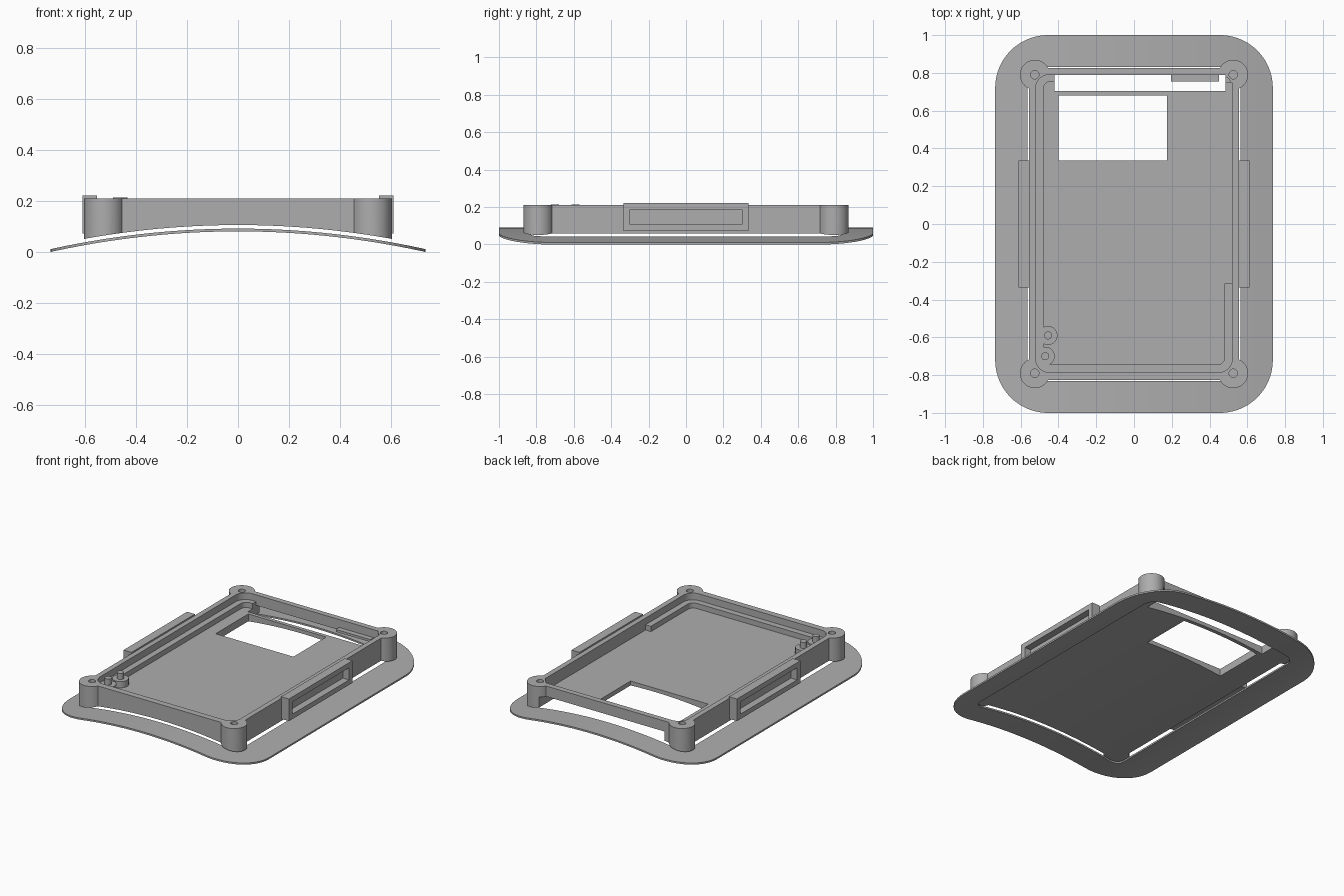
import bpy, bmesh, math
from mathutils import Vector

old = bpy.data.objects.get("Cube")
if old:
    bpy.data.objects.remove(old, do_unlink=True)

grey = bpy.data.materials.new("mid_grey")
grey.use_nodes = True
COLOUR = (0.42, 0.42, 0.42, 1)
grey.diffuse_color = COLOUR
grey.node_tree.nodes["Principled BSDF"].inputs["Base Color"].default_value = COLOUR


def extrude(name, points, offset):
    """Closed solid from a planar outline pushed along an offset."""
    bm = bmesh.new()
    face = bm.faces.new([bm.verts.new(p) for p in points])
    new = bmesh.ops.extrude_face_region(bm, geom=[face])["geom"]
    bmesh.ops.translate(bm, vec=Vector(offset),
                        verts=[v for v in new if isinstance(v, bmesh.types.BMVert)])
    bmesh.ops.recalc_face_normals(bm, faces=bm.faces)
    mesh = bpy.data.meshes.new(name)
    bm.to_mesh(mesh)
    bm.free()
    mesh.materials.append(grey)
    obj = bpy.data.objects.new(name, mesh)
    bpy.context.collection.objects.link(obj)
    return obj


def slab(name, x0, x1, y0, y1, z0, z1, r=0.0, steps=12):
    """Upright prism over a rectangle, with rounded corners if r is set."""
    if r == 0:
        pts = [(x0, y0, z0), (x1, y0, z0), (x1, y1, z0), (x0, y1, z0)]
    else:
        pts = []
        centres = [(x1 - r, y1 - r), (x0 + r, y1 - r), (x0 + r, y0 + r), (x1 - r, y0 + r)]
        for k, (cx, cy) in enumerate(centres):
            for i in range(steps + 1):
                a = math.pi / 2 * (k + i / steps)
                pts.append((cx + r * math.cos(a), cy + r * math.sin(a), z0))
    return extrude(name, pts, (0, 0, z1 - z0))


def cylinder(name, x, y, r, z0, z1, n=40):
    pts = [(x + r * math.cos(2 * math.pi * i / n), y + r * math.sin(2 * math.pi * i / n), z0)
           for i in range(n)]
    return extrude(name, pts, (0, 0, z1 - z0))


def arch(name, top, bottom, half=0.8, n=48):
    """Arched solid running along y; top and bottom give z at each x."""
    xs = [half * (2 * i / n - 1) for i in range(n + 1)]
    pts = [(x, -1.1, top(x)) for x in xs] + [(x, -1.1, bottom(x)) for x in reversed(xs)]
    return extrude(name, pts, (0, 2.2, 0))


def combine(target, tool, operation):
    mod = target.modifiers.new("bool", "BOOLEAN")
    mod.operation, mod.solver, mod.object = operation, "EXACT", tool
    bpy.context.view_layer.objects.active = target
    bpy.ops.object.modifier_apply(modifier=mod.name)
    bpy.data.objects.remove(tool, do_unlink=True)


def curve(crown):
    return lambda x: crown - 0.149 * x * x


# Arched rim plate with a large opening
rim = arch("rim_plate", curve(0.091), curve(0.080))
combine(rim, slab("outline", -0.735, 0.735, -1, 1, -0.1, 0.3, 0.28, 20), "INTERSECT")
combine(rim, slab("opening", -0.565, 0.565, -0.83, 0.83, -0.1, 0.3, 0.06), "DIFFERENCE")

# Tray body with corner posts
TOP, LEDGE, FLOOR = 0.21, 0.165, 0.13
tray = slab("tray", -0.555, 0.555, -0.827, 0.827, 0, TOP)
corners = [(sx * 0.525, sy * 0.79) for sx in (-1, 1) for sy in (-1, 1)]
for x, y in corners:
    combine(tray, cylinder("post", x, y, 0.079, 0, TOP), "UNION")

# Cavity, stepped ledge, side pocket, display window and rear slot
cuts = [
    slab("cavity", -0.52, 0.52, -0.785, 0.79, LEDGE, 0.4, 0.07),
    slab("inner", -0.48, 0.48, -0.745, 0.755, FLOOR, 0.4, 0.04),
    slab("pocket", 0.4, 0.52, -0.315, 0.75, FLOOR, 0.4),
    slab("window", -0.4, 0.175, 0.335, 0.68, -0.1, 0.4),
    slab("slot", -0.42, 0.485, 0.705, 0.79, -0.1, 0.4),
    slab("rear_gap", -0.42, 0.485, 0.705, 0.9, -0.1, 0.14),
]
cuts += [cylinder("screw_hole", x, y, 0.022, 0.11, 0.4, 24) for x, y in corners]
for cut in cuts:
    combine(tray, cut, "DIFFERENCE")
combine(tray, arch("underside", curve(0.105), lambda x: -0.5), "DIFFERENCE")

# Strap brackets with a recessed slot on both sides
brackets = []
for side, label in ((1, "left"), (-1, "right")):
    def span(a, b):
        return sorted((side * a, side * b))
    bracket = slab(label + "_bracket", *span(0.553, 0.611), -0.335, 0.335, 0.072, 0.22)
    combine(bracket, slab("recess", *span(0.565, 0.7), -0.3, 0.3, 0.105, 0.186), "DIFFERENCE")
    brackets.append(bracket)

# Locating pegs on round bases, and a small rear tab
pegs = []
for i, (x, y) in enumerate([(-0.455, -0.59), (-0.47, -0.70)], 1):
    pegs.append(cylinder(f"peg_base_{i}", x, y, 0.05, FLOOR - 0.01, 0.172))
    pegs.append(cylinder(f"peg_{i}", x, y, 0.021, FLOOR, 0.213, 24))
tab = slab("rear_tab", 0.195, 0.45, 0.755, 0.8, 0.141, 0.157)

# Smooth the curved faces, keep the edges crisp
bpy.ops.object.select_all(action="DESELECT")
for obj in [rim, tray, tab] + brackets + pegs:
    obj.select_set(True)
bpy.context.view_layer.objects.active = tray
bpy.ops.object.shade_smooth_by_angle(angle=math.radians(30))
